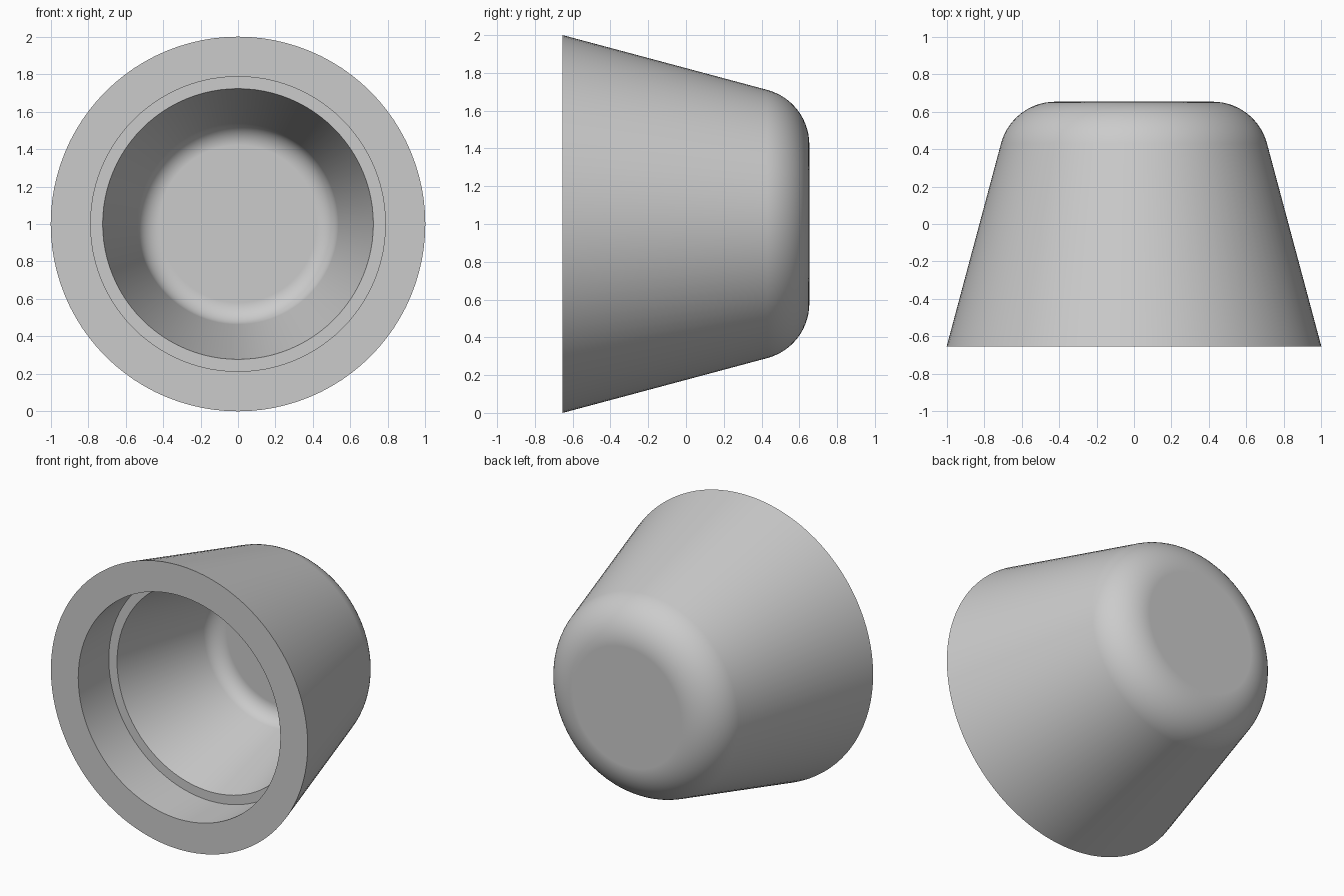
import bpy, bmesh, math

default = bpy.data.objects.get("Cube")
if default:
    bpy.data.objects.remove(default, do_unlink=True)

SEGMENTS = 96
FRONT, BACK = -0.653, 0.653
TAPER = math.radians(15)
WALL = 0.18                      # wall thickness
CORNER_R, CORNER_Y = 0.42, 0.353  # centre of the rounded back corner
ROUND = BACK - CORNER_Y          # outer corner radius
LEDGE = FRONT + 0.34             # depth of the recess in the mouth


def corner(radius, steps):
    """Rounded corner as (radius, y), from the tapered wall to the flat end."""
    points = []
    for i in range(steps + 1):
        a = TAPER + (math.pi / 2 - TAPER) * i / steps
        points.append((CORNER_R + radius * math.cos(a), CORNER_Y + radius * math.sin(a)))
    return points


# Closed wall profile: outer end, outer side, rim, recess, ledge, inner side, floor
outer = corner(ROUND, 14)
inner = corner(ROUND - WALL, 10)
ledge_r = inner[0][0] + (inner[0][1] - LEDGE) * math.tan(TAPER)
profile = outer[::-1] + [(1, FRONT), (0.787, FRONT), (0.787, LEDGE), (ledge_r, LEDGE)] + inner

# Revolve the profile about the front-to-back axis
bm = bmesh.new()
rings = []
for r, y in profile:
    ring = []
    for i in range(SEGMENTS):
        a = math.tau * i / SEGMENTS
        ring.append(bm.verts.new((r * math.cos(a), y, 1 + r * math.sin(a))))
    rings.append(ring)
for one, two in zip(rings, rings[1:]):
    for i in range(SEGMENTS):
        j = (i + 1) % SEGMENTS
        bm.faces.new((one[i], one[j], two[j], two[i]))
bm.faces.new(rings[0])    # outer end
bm.faces.new(rings[-1])   # inner floor
bmesh.ops.recalc_face_normals(bm, faces=bm.faces)

mesh = bpy.data.meshes.new("tapered_cup")
bm.to_mesh(mesh)
bm.free()
cup = bpy.data.objects.new("tapered_cup", mesh)
bpy.context.collection.objects.link(cup)

# Plain grey material
grey = bpy.data.materials.new("light_grey")
grey.use_nodes = True
colour = (0.6, 0.6, 0.6, 1)
grey.diffuse_color = colour
grey.node_tree.nodes["Principled BSDF"].inputs["Base Color"].default_value = colour
mesh.materials.append(grey)

# Smooth walls with crisp rim edges and flat ends
bpy.ops.object.select_all(action="DESELECT")
cup.select_set(True)
bpy.context.view_layer.objects.active = cup
bpy.ops.object.shade_smooth_by_angle(angle=math.radians(30))
weighted = cup.modifiers.new("flat_ends", "WEIGHTED_NORMAL")
weighted.keep_sharp = True
